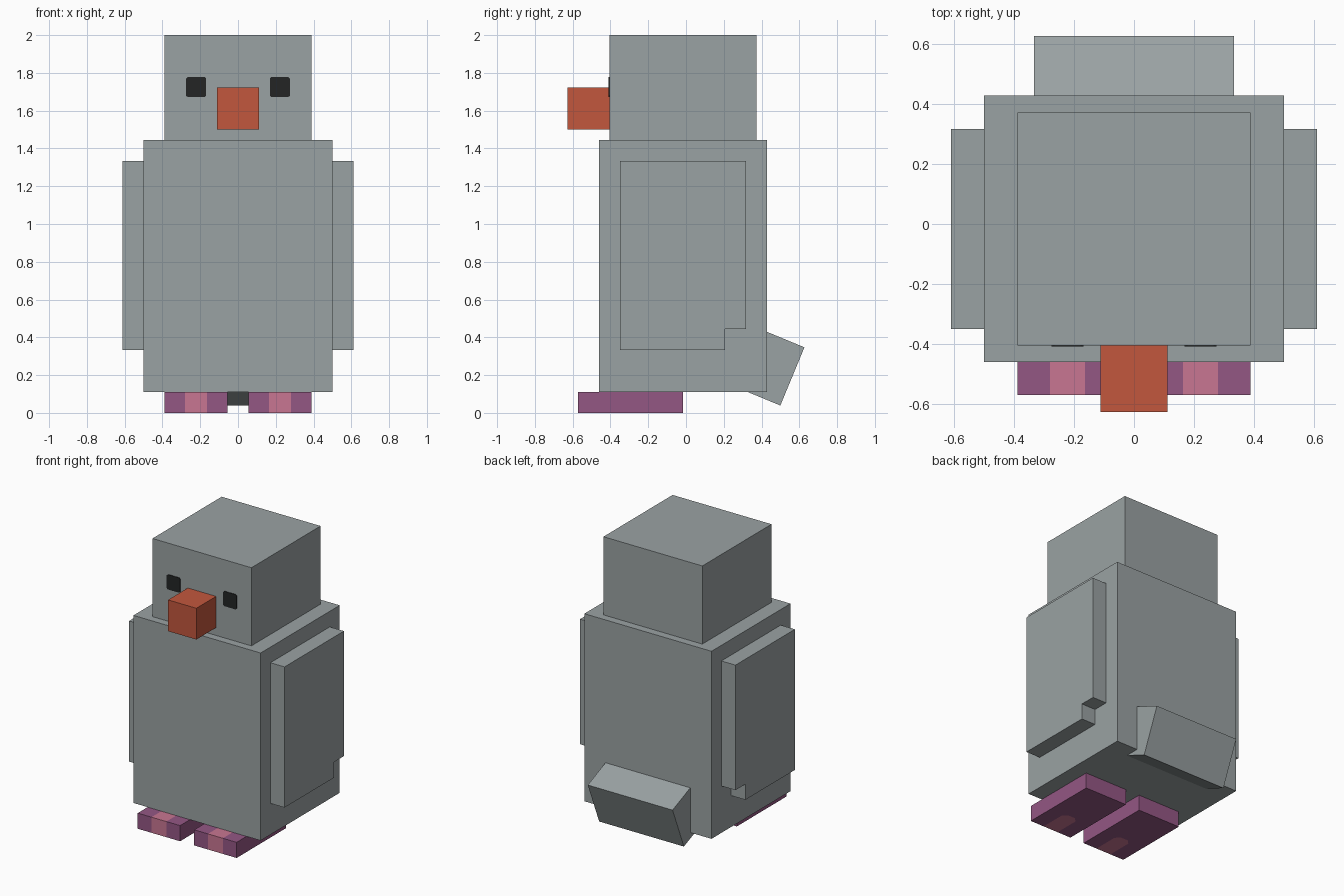
import bpy, bmesh, math
from mathutils import Vector

cube = bpy.data.objects.get("Cube")
if cube:
    bpy.data.objects.remove(cube, do_unlink=True)

U = 1 / 9  # the block unit every part is sized in


def material(name, rgb):
    """Flat colour given as 0-255 sRGB, stored as linear."""
    lin = [((c / 255 + 0.055) / 1.055) ** 2.4 for c in rgb] + [1.0]
    m = bpy.data.materials.new(name)
    m.use_nodes = True
    m.diffuse_color = lin
    bsdf = next(n for n in m.node_tree.nodes if n.type == 'BSDF_PRINCIPLED')
    bsdf.inputs["Base Color"].default_value = lin
    return m


GREY = material("feather grey", (154, 162, 163))
ORANGE = material("beak orange", (194, 87, 61))
PURPLE = material("foot purple", (148, 87, 132))
PINK = material("toe pink", (200, 118, 146))
BLACK = material("eye black", (35, 37, 37))


def finish(name, bm, *mats):
    bmesh.ops.recalc_face_normals(bm, faces=bm.faces)
    mesh = bpy.data.meshes.new(name)
    bm.to_mesh(mesh)
    bm.free()
    for m in mats:
        mesh.materials.append(m)
    obj = bpy.data.objects.new(name, mesh)
    bpy.context.collection.objects.link(obj)
    return obj


def block(lo, hi):
    """Box mesh between two opposite corners."""
    bm = bmesh.new()
    bmesh.ops.create_cube(bm, size=1)
    lo, hi = Vector(lo), Vector(hi)
    bmesh.ops.scale(bm, vec=hi - lo, verts=bm.verts)
    bmesh.ops.translate(bm, vec=(lo + hi) / 2, verts=bm.verts)
    return bm


def extruded(points, axis):
    """Outline of 3D points, extruded along a vector."""
    bm = bmesh.new()
    face = bm.faces.new([bm.verts.new(p) for p in points])
    ext = bmesh.ops.extrude_face_region(bm, geom=[face], use_keep_orig=True)
    moved = [g for g in ext["geom"] if isinstance(g, bmesh.types.BMVert)]
    bmesh.ops.translate(bm, vec=axis, verts=moved)
    return bm


# Body, head and beak
HEAD_FRONT = -0.405
finish("body", block((-4.5 * U, -0.46, U), (4.5 * U, 0.428, 13 * U)), GREY)
finish("head", block((-3.5 * U, HEAD_FRONT, 13 * U), (3.5 * U, 0.372, 18 * U)), GREY)
finish("beak", block((-U, -0.627, 13.5 * U), (U, HEAD_FRONT, 15.5 * U)), ORANGE)

# Tail: a tilted block sunk into the lower back
tail = block((-3 * U, -3 * U, -3 * U), (3 * U, 0, 0))
tail_obj = finish("tail", tail, GREY)
tail_obj.rotation_euler.x = math.radians(-22.5)
tail_obj.location = (0, 0.627, 0.347)

# Wing outline (y, z) with a one-unit notch at the lower back corner
y0, y1, z0, z1 = -0.35, 0.317, 3 * U, 12 * U
wing = [(y0, z0), (y1 - U, z0), (y1 - U, z0 + U), (y1, z0 + U), (y1, z1), (y0, z1)]

# Eye outline (x, z) about its centre, corners clipped
e, c = 0.053, 0.008
eye = [(-e + c, -e), (e - c, -e), (e, -e + c), (e, e - c),
       (e - c, e), (-e + c, e), (-e, e - c), (-e, -e + c)]


def foot(side):
    """Purple slab with a pink toe stripe, clipped at its inner end."""
    mid, half, front = side * 2 * U, 0.5 * U + 0.003, -0.571
    tip, clip = front + 0.21, 0.03
    bm = block((mid - 1.5 * U, front, 0), (mid + 1.5 * U, front + 5 * U, U))
    cuts = [((mid - half, 0, 0), (1, 0, 0)), ((mid + half, 0, 0), (1, 0, 0)),
            ((mid, tip, 0), (0, 1, 0)),
            ((mid + half, tip - clip, 0), (1, 1, 0)),
            ((mid - half, tip - clip, 0), (-1, 1, 0))]
    for co, no in cuts:
        bmesh.ops.bisect_plane(bm, geom=bm.verts[:] + bm.edges[:] + bm.faces[:],
                               plane_co=co, plane_no=no, dist=1e-5)
    for f in bm.faces:
        p = f.calc_center_median()
        dx = abs(p.x - mid)
        if dx < half and p.y < tip and dx + p.y < half + tip - clip:
            f.material_index = 1
    return bm


# Mirrored parts
for label, s in (("left", 1), ("right", -1)):
    finish(label + "_wing",
           extruded([(s * 4.5 * U, y, z) for y, z in wing], (s * U, 0, 0)), GREY)
    finish(label + "_eye",
           extruded([(s * 0.222 + x, HEAD_FRONT, 1.725 + z) for x, z in eye],
                    (0, -0.004, 0)), BLACK)
    finish(label + "_foot", foot(s), PURPLE, PINK)
